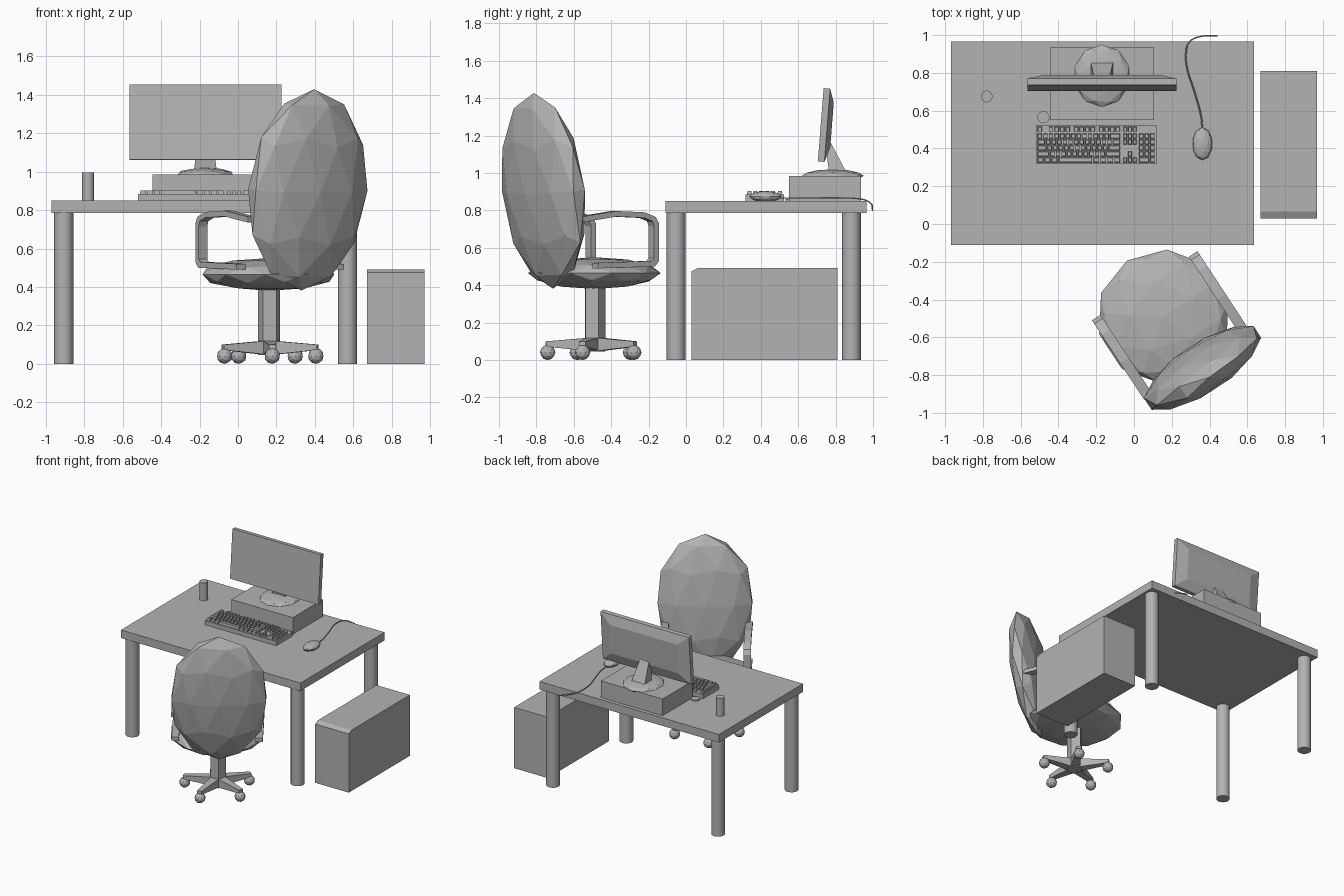
import bpy, bmesh
from math import sin, cos, pi, radians
from mathutils import Matrix, Vector

cube = bpy.data.objects.get("Cube")
if cube:
    bpy.data.objects.remove(cube, do_unlink=True)

grey = bpy.data.materials.new("mid grey")
grey.use_nodes = True
COLOUR = (0.45, 0.45, 0.45, 1)
grey.diffuse_color = COLOUR
grey.node_tree.nodes["Principled BSDF"].inputs["Base Color"].default_value = COLOUR


def finish(name, bm, matrix=Matrix(), smooth=False):
    bmesh.ops.recalc_face_normals(bm, faces=bm.faces)
    mesh = bpy.data.meshes.new(name)
    bm.to_mesh(mesh)
    bm.free()
    mesh.materials.append(grey)
    for p in mesh.polygons:
        p.use_smooth = smooth and len(p.vertices) == 4
    obj = bpy.data.objects.new(name, mesh)
    obj.matrix_world = matrix
    bpy.context.collection.objects.link(obj)
    return obj


def loft(bm, rings):
    """Skin a list of equal-length rings and cap both ends."""
    rings = [[bm.verts.new(p) for p in ring] for ring in rings]
    n = len(rings[0])
    for a, b in zip(rings, rings[1:]):
        for i in range(n):
            j = (i + 1) % n
            bm.faces.new((a[i], a[j], b[j], b[i]))
    bm.faces.new(rings[0])
    bm.faces.new(rings[-1])


def rect(x0, x1, y0, y1, z):
    return [(x0, y0, z), (x1, y0, z), (x1, y1, z), (x0, y1, z)]


def add_box(bm, x0, x1, y0, y1, z0, z1):
    loft(bm, [rect(x0, x1, y0, y1, z0), rect(x0, x1, y0, y1, z1)])


def box(name, *dims):
    bm = bmesh.new()
    add_box(bm, *dims)
    return finish(name, bm)


def cylinder(name, x, y, r, z0, z1, n=32):
    bm = bmesh.new()
    circle = [(x + r * cos(2 * pi * i / n), y + r * sin(2 * pi * i / n)) for i in range(n)]
    loft(bm, [[(*p, z) for p in circle] for z in (z0, z1)])
    return finish(name, bm, smooth=True)


def faceted(name, centre, scale, rotation=Matrix(), detail=2):
    bm = bmesh.new()
    bmesh.ops.create_icosphere(bm, subdivisions=detail, radius=1)
    return finish(name, bm, Matrix.Translation(centre) @ rotation @ Matrix.Diagonal((*scale, 1)))


# Desk
TOP = 0.85
box("desk_top", -0.97, 0.635, -0.11, 0.965, 0.785, TOP)
for side, x in (("right", -0.907), ("left", 0.57)):
    for end, y in (("front", -0.053), ("back", 0.885)):
        cylinder(f"desk_leg_{end}_{side}", x, y, 0.05, 0, 0.785)

# Computer case with a chamfered top front edge
bm = bmesh.new()
side = [(0.03, 0), (0.81, 0), (0.81, 0.492), (0.065, 0.492), (0.03, 0.475)]
loft(bm, [[(x, y, z) for y, z in side] for x in (0.67, 0.97)])
finish("computer_case", bm)

# Small things on the desk
cylinder("cup", -0.78, 0.675, 0.031, TOP, 0.995)
cylinder("coaster", -0.48, 0.565, 0.032, TOP, 0.86)

# Two stacked boxes that carry the monitor
box("riser_lower", -0.445, 0.105, 0.55, 0.935, TOP, 0.937)
box("riser_upper", -0.445, 0.105, 0.55, 0.935, 0.937, 0.985)

# Monitor
faceted("monitor_foot", (-0.17, 0.785, 0.985), (0.15, 0.165, 0.035))
bm = bmesh.new()
loft(bm, [rect(-0.23, -0.11, 0.765, 0.86, 1.0),
          rect(-0.21, -0.13, 0.745, 0.775, 1.16)])
finish("monitor_neck", bm)
bm = bmesh.new()
loft(bm, [[(x, y, z) for x, z in ((-w, b), (w, b), (w, t), (-w, t))]
          for w, b, t, y in ((0.395, 0, 0.393, 0), (0.395, 0, 0.393, 0.035),
                             (0.3, 0.08, 0.32, 0.06))])
finish("monitor_screen", bm,
       Matrix.Translation((-0.17, 0.705, 1.062)) @ Matrix.Rotation(radians(-4.5), 4, "X"))

# Keyboard: each row lists (start column, key widths)
box("keyboard_base", -0.52, 0.12, 0.318, 0.525, TOP, 0.884)
PITCH = 0.0295
num = (18.2, [1] * 3)
rows = [
    [(0, [1]), (2, [1] * 4), (6.5, [1] * 4), (11, [1] * 4), (15.4, [0.85] * 3)],
    [(0, [1] * 13 + [2]), (15.4, [0.85] * 3), num],
    [(0, [1.5] + [1] * 12 + [1.5]), (15.4, [0.85] * 3), num],
    [(0, [1.75] + [1] * 11 + [2.25]), num],
    [(0, [2.25] + [1] * 10 + [2.75]), (16.25, [0.85]), num],
    [(0, [1.25] * 3 + [6.25] + [1.25] * 4), (15.4, [0.85] * 3), (18.2, [2, 1])],
]
bm = bmesh.new()
for r, row in enumerate(rows):
    y = 0.502 - r * 0.0315 - (0.005 if r else 0)
    for column, widths in row:
        x = -0.513 + column * PITCH
        for w in widths:
            x1 = x + w * PITCH
            loft(bm, [rect(x + 0.003, x1 - 0.003, y - 0.013, y + 0.013, 0.883),
                      rect(x + 0.005, x1 - 0.005, y - 0.011, y + 0.011, 0.903)])
            x = x1
finish("keyboard_keys", bm)

# Mouse and its cord
faceted("mouse", (0.362, 0.425, 0.874), (0.053, 0.087, 0.029))
path = [(0.362, 0.5, 0.867), (0.355, 0.57, 0.867), (0.32, 0.7, 0.867), (0.28, 0.83, 0.867),
        (0.275, 0.9, 0.865), (0.29, 0.96, 0.855), (0.34, 0.99, 0.835), (0.44, 0.997, 0.8)]
curve = bpy.data.curves.new("mouse_cord", "CURVE")
curve.dimensions = "3D"
curve.bevel_depth = 0.004
curve.bevel_resolution = 1
curve.resolution_u = 5
curve.use_fill_caps = True
spline = curve.splines.new("BEZIER")
spline.bezier_points.add(len(path) - 1)
for point, co in zip(spline.bezier_points, path):
    point.co = co
    point.handle_left_type = point.handle_right_type = "AUTO"
curve.materials.append(grey)
bpy.context.collection.objects.link(bpy.data.objects.new("mouse_cord", curve))

# Chair frame: local +y is the way the sitter faces
turn = Matrix.Rotation(radians(33.3), 4, "Z")
chair = Matrix.Translation((0.158, -0.49, 0)) @ turn

# Chair seat and backrest
faceted("chair_seat", chair @ Vector((0, 0, 0.465)), (0.355, 0.355, 0.085), turn)
faceted("chair_backrest", chair @ Vector((0.022, -0.34, 0.905)), (0.365, 0.12, 0.527),
        turn @ Matrix.Rotation(radians(6.6), 4, "X"))

# Armrests: a bent strip with the post in front
outer = [(-0.31, 0.765), (-0.08, 0.797), (0.1, 0.79), (0.17, 0.765), (0.192, 0.73),
         (0.192, 0.53), (0.165, 0.5), (-0.2, 0.49)]
inner = [(-0.31, 0.735), (-0.08, 0.767), (0.1, 0.76), (0.15, 0.742), (0.16, 0.715),
         (0.16, 0.545), (0.145, 0.53), (-0.2, 0.52)]
for name, x in (("right", -0.302), ("left", 0.312)):
    bm = bmesh.new()
    loft(bm, [[(x - 0.027, *o), (x + 0.027, *o), (x + 0.027, *i), (x - 0.027, *i)]
              for o, i in zip(outer, inner)])
    finish(f"armrest_{name}", bm, chair)

# Chair pole, five-armed base and casters
base = Matrix.Translation((0.163, -0.49, 0)) @ Matrix.Rotation(radians(-86.5), 4, "Z")
bm = bmesh.new()
pentagon = [(0.06 * cos(a), 0.06 * sin(a)) for a in ((2 * i + 1) * pi / 5 for i in range(5))]
loft(bm, [[(*p, z) for p in pentagon] for z in (0.045, 0.42)])
finish("chair_pole", bm, base)
for k in range(5):
    spoke = base @ Matrix.Rotation(k * 2 * pi / 5, 4, "Z")
    bm = bmesh.new()
    loft(bm, [[(x, -w, b), (x, w, b), (x, w, t), (x, -w, t)]
              for x, w, b, t in ((0.045, 0.034, 0.05, 0.118), (0.26, 0.018, 0.072, 0.1))])
    finish(f"base_arm_{k + 1}", bm, spoke)
    faceted(f"caster_{k + 1}", spoke @ Vector((0.25, 0, 0.041)), (0.041,) * 3)
